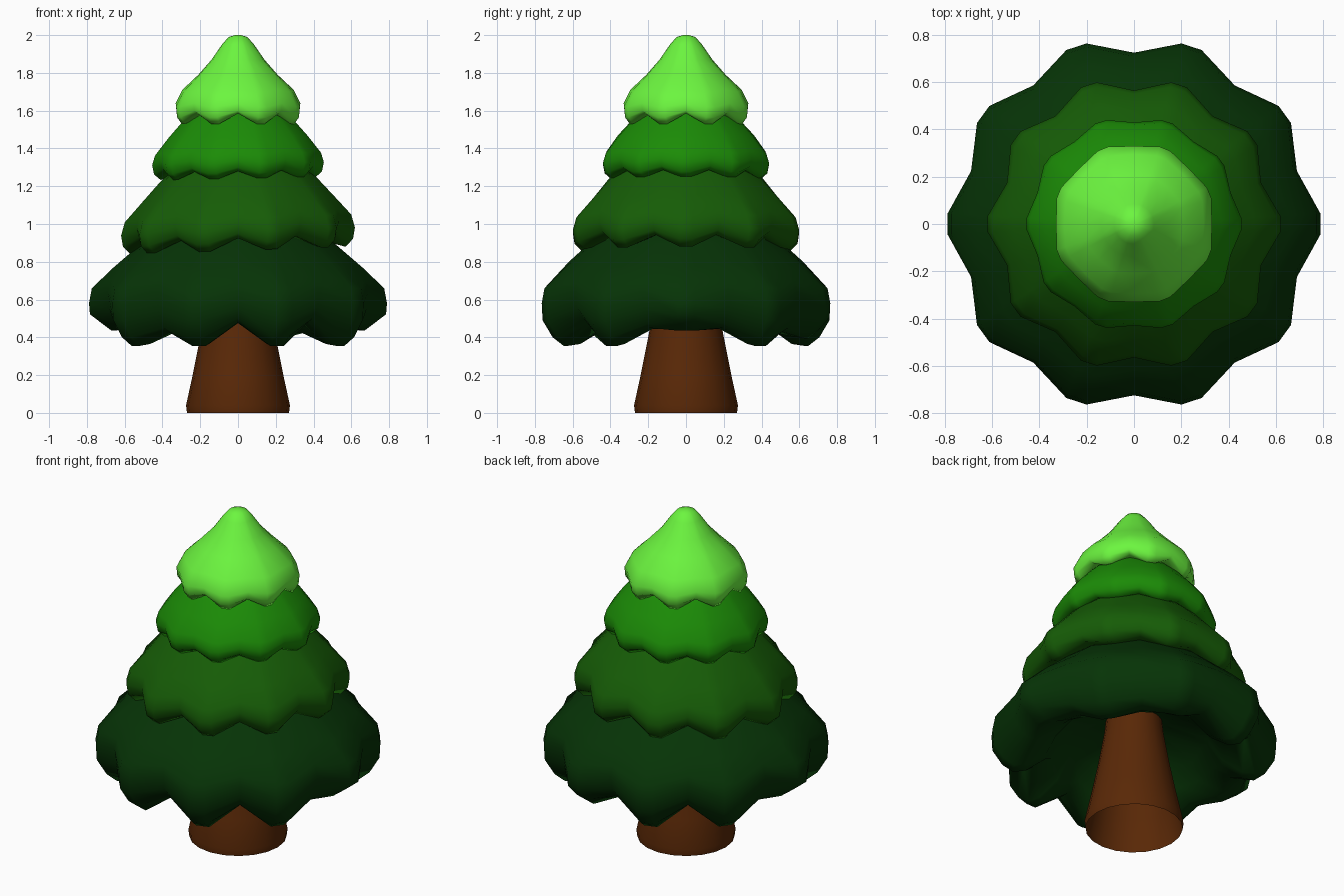
import bpy, bmesh, math


def finish(name, bm, color, angle):
    bmesh.ops.recalc_face_normals(bm, faces=bm.faces)
    mesh = bpy.data.meshes.new(name)
    bm.to_mesh(mesh)
    bm.free()
    obj = bpy.data.objects.new(name, mesh)
    bpy.context.collection.objects.link(obj)
    mat = bpy.data.materials.new(name + "_color")
    mat.diffuse_color = (*color, 1)
    mesh.materials.append(mat)
    bpy.ops.object.select_all(action='DESELECT')
    obj.select_set(True)
    bpy.context.view_layer.objects.active = obj
    bpy.ops.object.shade_smooth_by_angle(angle=math.radians(angle))
    return obj


def loft(rings, cap_first=True):
    """Skin a stack of point rings and close the ends."""
    bm = bmesh.new()
    loops = [[bm.verts.new(p) for p in ring] for ring in rings]
    n = len(loops[0])
    for a, b in zip(loops, loops[1:]):
        for i in range(n):
            j = (i + 1) % n
            bm.faces.new((a[i], a[j], b[j], b[i]))
    if cap_first:
        bm.faces.new(loops[0])
    bm.faces.new(loops[-1])
    return bm


def foliage(name, profile, color, lobes=10, phase=0, tilt=0, lift=None, rim=0):
    """profile rows: tip radius, valley radius, tip height, valley height.
    lift[i] raises rim point i (tips even, valleys odd) below height rim."""
    step = 2 * math.pi / lobes
    t = math.tan(math.radians(tilt))
    lift = lift or {}
    rings = []
    for rt, rv, zt, zv in profile:
        w = min(1, max(0, (rim - zt) / 0.15))
        ring = []
        for k in range(lobes):
            for off, r, z, i in ((-0.09, rt, zt, 2 * k), (0.09, rt, zt, 2 * k),
                                 (0.5, rv, zv, 2 * k + 1)):
                a = (k + off + phase) * step
                x, y = r * math.cos(a), r * math.sin(a)
                ring.append((x, y, z + t * x + w * lift.get(i, 0)))
        rings.append(ring)
    return finish(name, loft(rings), color, 60)


# Trunk, open at the base
trunk_profile = [(0.27, 0), (0.275, 0.04), (0.24, 0.2), (0.2, 0.4), (0.165, 0.6), (0.15, 0.75)]
finish("trunk", loft([[(r * math.cos(i * math.pi / 10), r * math.sin(i * math.pi / 10), z)
                       for i in range(20)] for r, z in trunk_profile], cap_first=False),
       (0.1, 0.021, 0.002), 50)

# Foliage tiers, each from crown to rim to hollow underside
# The bottom rim is uneven: side tips raised, some valleys shallower
bottom_lift = {0: 0.08, 10: 0.08, 4: 0.04, 3: -0.05, 13: -0.05,
               1: -0.03, 9: -0.03, 11: -0.03, 19: -0.03}
foliage("bottom_foliage", [
    (0.36, 0.36, 1.02, 1.02), (0.52, 0.51, 0.89, 0.90), (0.66, 0.62, 0.77, 0.80),
    (0.775, 0.71, 0.66, 0.70), (0.79, 0.725, 0.58, 0.64), (0.785, 0.715, 0.49, 0.56),
    (0.73, 0.67, 0.40, 0.50), (0.67, 0.63, 0.355, 0.48), (0.60, 0.57, 0.365, 0.475),
    (0.49, 0.47, 0.44, 0.51), (0.41, 0.40, 0.57, 0.60), (0.14, 0.14, 0.68, 0.68)],
    (0.002, 0.034, 0.002), lift=bottom_lift, rim=0.55)

foliage("lower_middle_foliage", [
    (0.28, 0.28, 1.36, 1.36), (0.41, 0.40, 1.24, 1.25), (0.51, 0.48, 1.13, 1.15),
    (0.60, 0.55, 1.03, 1.06), (0.62, 0.565, 0.96, 1.00), (0.61, 0.55, 0.90, 0.95),
    (0.57, 0.52, 0.86, 0.925), (0.50, 0.47, 0.88, 0.93), (0.2, 0.2, 1.0, 1.0)],
    (0.008, 0.108, 0.002), tilt=2)

foliage("upper_middle_foliage", [
    (0.18, 0.18, 1.66, 1.66), (0.30, 0.295, 1.54, 1.54), (0.37, 0.36, 1.46, 1.47),
    (0.44, 0.42, 1.37, 1.385), (0.455, 0.43, 1.32, 1.34), (0.445, 0.42, 1.27, 1.30),
    (0.41, 0.39, 1.24, 1.28), (0.36, 0.35, 1.26, 1.29), (0.15, 0.15, 1.36, 1.36)],
    (0.011, 0.26, 0.002), tilt=1)

# Tree tip has eight broader lobes, valleys facing the axes
foliage("top_foliage", [
    (0.015, 0.015, 2.0, 2.0), (0.05, 0.05, 1.99, 1.99), (0.085, 0.085, 1.95, 1.95),
    (0.14, 0.14, 1.87, 1.87), (0.215, 0.21, 1.79, 1.79), (0.305, 0.295, 1.70, 1.71),
    (0.345, 0.33, 1.62, 1.64), (0.34, 0.325, 1.565, 1.60), (0.315, 0.305, 1.53, 1.585),
    (0.26, 0.25, 1.55, 1.59), (0.1, 0.1, 1.64, 1.64)], (0.15, 0.92, 0.05),
    lobes=8, phase=0.5)
